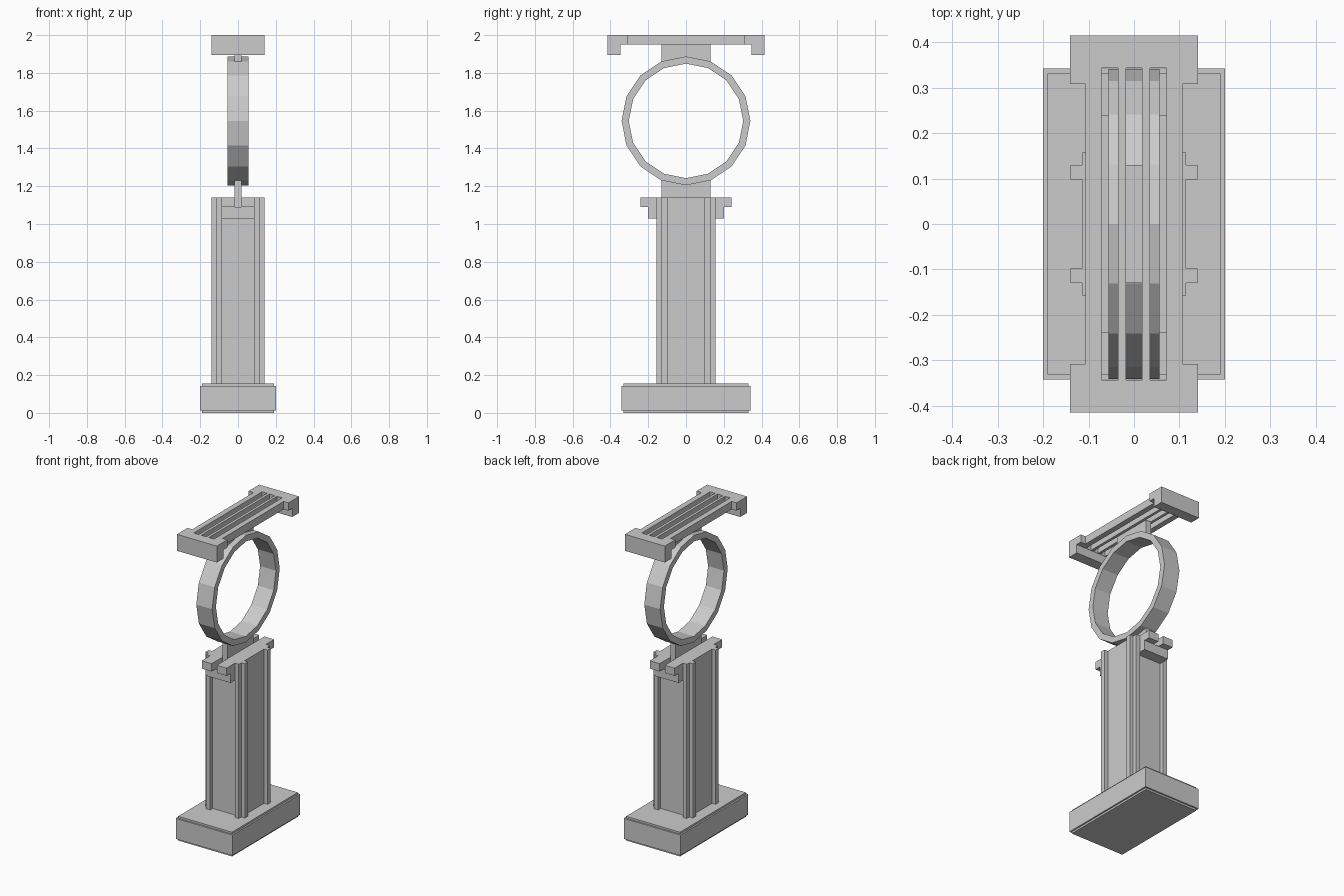
import bpy, bmesh, math
from mathutils import Vector

if "Cube" in bpy.data.objects:
    bpy.data.objects.remove(bpy.data.objects["Cube"], do_unlink=True)

grey = bpy.data.materials.new("light_grey")
grey.use_nodes = True
grey.diffuse_color = (0.6, 0.6, 0.6, 1)
grey.node_tree.nodes["Principled BSDF"].inputs["Base Color"].default_value = (0.6, 0.6, 0.6, 1)


def finish(name, bm):
    bmesh.ops.recalc_face_normals(bm, faces=bm.faces[:])
    mesh = bpy.data.meshes.new(name)
    bm.to_mesh(mesh)
    bm.free()
    mesh.materials.append(grey)
    obj = bpy.data.objects.new(name, mesh)
    bpy.context.collection.objects.link(obj)
    return obj


def prism(name, points, direction):
    """Extrude a closed outline of 3D points along a direction."""
    bm = bmesh.new()
    face = bm.faces.new([bm.verts.new(p) for p in points])
    grown = bmesh.ops.extrude_face_region(bm, geom=[face], use_keep_orig=True)["geom"]
    bmesh.ops.translate(bm, vec=direction,
                        verts=[v for v in grown if isinstance(v, bmesh.types.BMVert)])
    return finish(name, bm)


def box(name, x, y, z):
    """Box from (min, max) ranges."""
    corners = [(x[0], y[0], z[0]), (x[1], y[0], z[0]), (x[1], y[1], z[0]), (x[0], y[1], z[0])]
    return prism(name, corners, (0, 0, z[1] - z[0]))


def cut(target, cutter):
    """Subtract the cutter and discard it."""
    mod = target.modifiers.new("cut", "BOOLEAN")
    mod.operation, mod.solver, mod.object = "DIFFERENCE", "EXACT", cutter
    bpy.context.view_layer.objects.active = target
    bpy.ops.object.modifier_apply(modifier=mod.name)
    bpy.data.objects.remove(cutter, do_unlink=True)


def both(half):
    return (-half, half)


# Plinth with thin stepped rims above and below
box("plinth", both(0.2), both(0.342), (0.012, 0.143))
box("plinth_top_rim", both(0.19), both(0.332), (0.143, 0.155))
box("plinth_bottom_rim", both(0.19), both(0.332), (0, 0.012))

# Column with a pair of ribs at every corner
quarter = [(0.115, 0.098), (0.14, 0.098), (0.14, 0.13), (0.115, 0.13),
           (0.115, 0.157), (0.088, 0.157), (0.088, 0.13)]
half = quarter + [(-x, y) for x, y in reversed(quarter)]
outline = half + [(-x, -y) for x, y in half]
prism("column", [(x, y, 0.155) for x, y in outline], (0, 0, 0.985))

# Brackets at the column head: a bar carrying two prongs, front and back
for side, s in (("front", -1), ("back", 1)):
    box(f"{side}_bracket_bar", both(0.088), sorted((s * 0.13, s * 0.2)), (1.03, 1.09))
    for hand, h in (("left", 1), ("right", -1)):
        box(f"{side}_{hand}_prong", sorted((h * 0.018, h * 0.088)),
            sorted((s * 0.13, s * 0.24)), (1.09, 1.14))

# Ring: rectangular section spun in sixteen flat steps
bm = bmesh.new()
centre = Vector((0, 0, 1.546))
section = bm.faces.new([bm.verts.new(centre + Vector((x, 0, r)))
                        for x, r in ((-0.056, 0.303), (0.056, 0.303), (0.056, 0.341), (-0.056, 0.341))])
edges = section.edges[:]
bmesh.ops.delete(bm, geom=[section], context="FACES_ONLY")
bmesh.ops.spin(bm, geom=edges, cent=centre, axis=(1, 0, 0), angle=math.tau, steps=16)
bmesh.ops.remove_doubles(bm, verts=bm.verts[:], dist=0.0005)
finish("ring", bm)

# Thin webs joining the ring to the column and the cap, notched to the ring facets
dip = 0.341 * (1 - math.cos(math.tau / 16))
for name, tip, end in (("lower_web", 1.205, 1.14), ("upper_web", 1.887, 1.95)):
    shoulder = tip + dip if tip < centre.z else tip - dip
    prism(name, [(-0.018, -0.13, end), (-0.018, 0.13, end), (-0.018, 0.13, shoulder),
                 (-0.018, 0, tip), (-0.018, -0.13, shoulder)], (0.036, 0, 0))

# Cap: side profile with hanging ends, narrowed at the waist and slotted
profile = [(-0.415, 2), (-0.415, 1.895), (-0.346, 1.895), (-0.346, 1.95)]
profile += [(-y, z) for y, z in reversed(profile)]
cap = prism("cap", [(-0.141, y, z) for y, z in profile], (0.282, 0, 0))
for s in (-1, 1):
    cut(cap, box("waist_cutter", sorted((s * 0.107, s * 0.3)), both(0.308), (1.8, 2.1)))
for x in (-0.0535, 0, 0.0535):
    cut(cap, box("slot_cutter", (x - 0.018, x + 0.018), both(0.344), (1.8, 2.1)))
